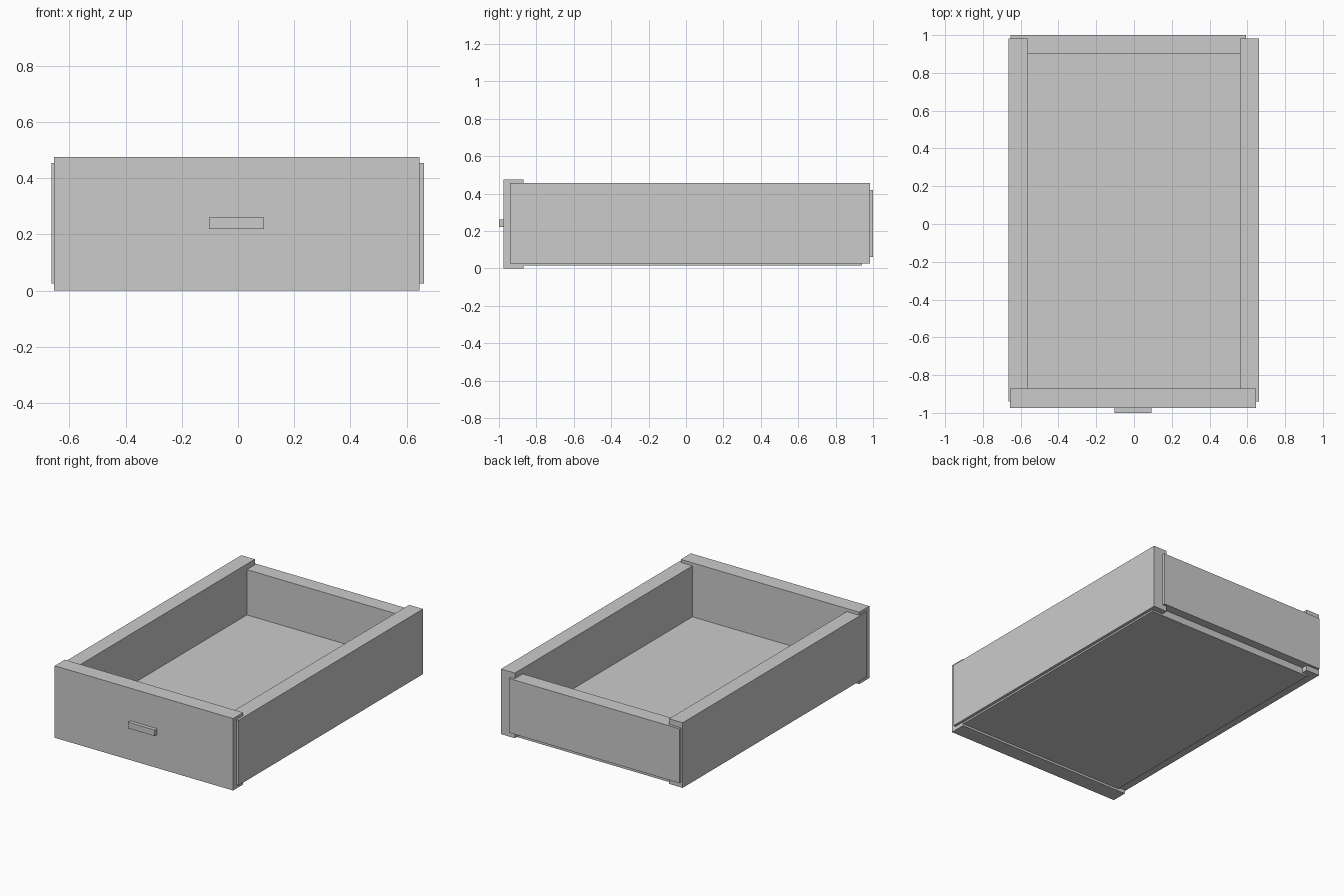
import bpy
from mathutils import Vector

if "Cube" in bpy.data.objects:
    bpy.data.objects.remove(bpy.data.objects["Cube"])


def board(name, lo, hi):
    """Box spanning two opposite corners."""
    lo, hi = Vector(lo), Vector(hi)
    bpy.ops.mesh.primitive_cube_add(size=1, location=(lo + hi) / 2)
    ob = bpy.context.object
    ob.name = name
    ob.scale = hi - lo
    bpy.ops.object.transform_apply(location=False, rotation=False, scale=True)
    return ob


# Front face and its small pull
board("drawer_front", (-0.656, -0.975, 0), (0.647, -0.87, 0.475))
board("handle", (-0.104, -1.0, 0.22), (0.092, -0.97, 0.26))

# Left and right side boards
for side, x0, x1 in (("left", -0.664, -0.565), ("right", 0.562, 0.663)):
    board(side + "_side", (x0, -0.94, 0.025), (x1, 0.983, 0.455))

# Lower back board, poking slightly past the sides
board("drawer_back", (-0.653, 0.9, 0.06), (0.594, 1.0, 0.418))

# Thick floor board housed in the frame
board("drawer_bottom", (-0.604, -0.94, 0.014), (0.643, 0.942, 0.119))
